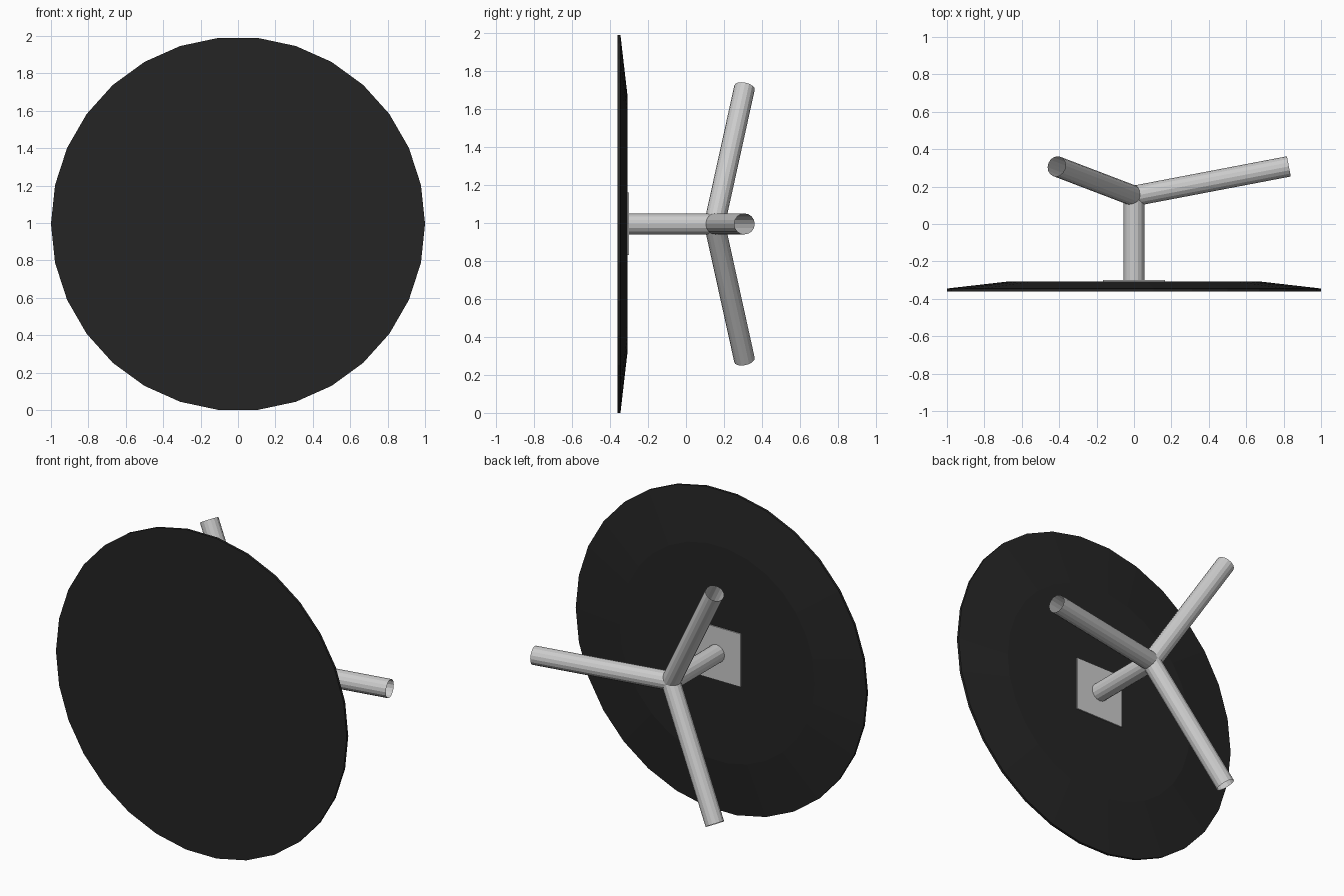
import bpy, bmesh, math
from mathutils import Vector

if "Cube" in bpy.data.objects:
    bpy.data.objects.remove(bpy.data.objects["Cube"])

CZ = 0.995           # height of the disc centre
TUBE_R = 0.055


def add_object(name, bm, mat=None):
    bmesh.ops.recalc_face_normals(bm, faces=bm.faces)
    me = bpy.data.meshes.new(name)
    bm.to_mesh(me)
    bm.free()
    ob = bpy.data.objects.new(name, me)
    bpy.context.collection.objects.link(ob)
    if mat:
        me.materials.append(mat)
    return ob


def tube(name, start, end):
    # open-ended straight pipe between two points
    start, end = Vector(start), Vector(end)
    axis = end - start
    bm = bmesh.new()
    bmesh.ops.create_cone(bm, cap_ends=False, segments=16, radius1=TUBE_R,
                          radius2=TUBE_R, depth=axis.length)
    bmesh.ops.rotate(bm, verts=bm.verts,
                     matrix=axis.to_track_quat('Z', 'Y').to_matrix())
    bmesh.ops.translate(bm, verts=bm.verts, vec=(start + end) / 2)
    return add_object(name, bm)


black = bpy.data.materials.new("black")
black.diffuse_color = (0.018, 0.018, 0.018, 1)
black.use_nodes = True
black.node_tree.nodes["Principled BSDF"].inputs["Base Color"].default_value = black.diffuse_color

# Disc: flat front, thin rim, bevelled back
bm = bmesh.new()
rings = []
for r, y in [(1.0, -0.36), (1.0, -0.345), (0.67, -0.307)]:
    rings.append([bm.verts.new((r * math.cos(a), y, CZ + r * math.sin(a)))
                  for a in (math.tau * i / 30 for i in range(30))])
for a, b in zip(rings, rings[1:]):
    for i in range(30):
        j = (i + 1) % 30
        bm.faces.new((a[i], a[j], b[j], b[i]))
bm.faces.new(rings[0])
bm.faces.new(rings[-1])
add_object("disc", bm, black)

# Square mounting plate on the back of the disc
bm = bmesh.new()
bmesh.ops.create_cube(bm, size=1)
bmesh.ops.scale(bm, verts=bm.verts, vec=(0.33, 0.008, 0.33))
bmesh.ops.translate(bm, verts=bm.verts, vec=(0, -0.304, CZ))
add_object("mounting_plate", bm)

# Shaft and three splayed arms
hub = (0, 0.15, CZ)
tube("shaft", (0, -0.305, CZ), hub)
for i in range(3):
    a = math.tau * i / 3
    tube(f"arm_{i + 1}", hub,
         (0.828 * math.cos(a), 0.308, CZ + 0.828 * math.sin(a)))
